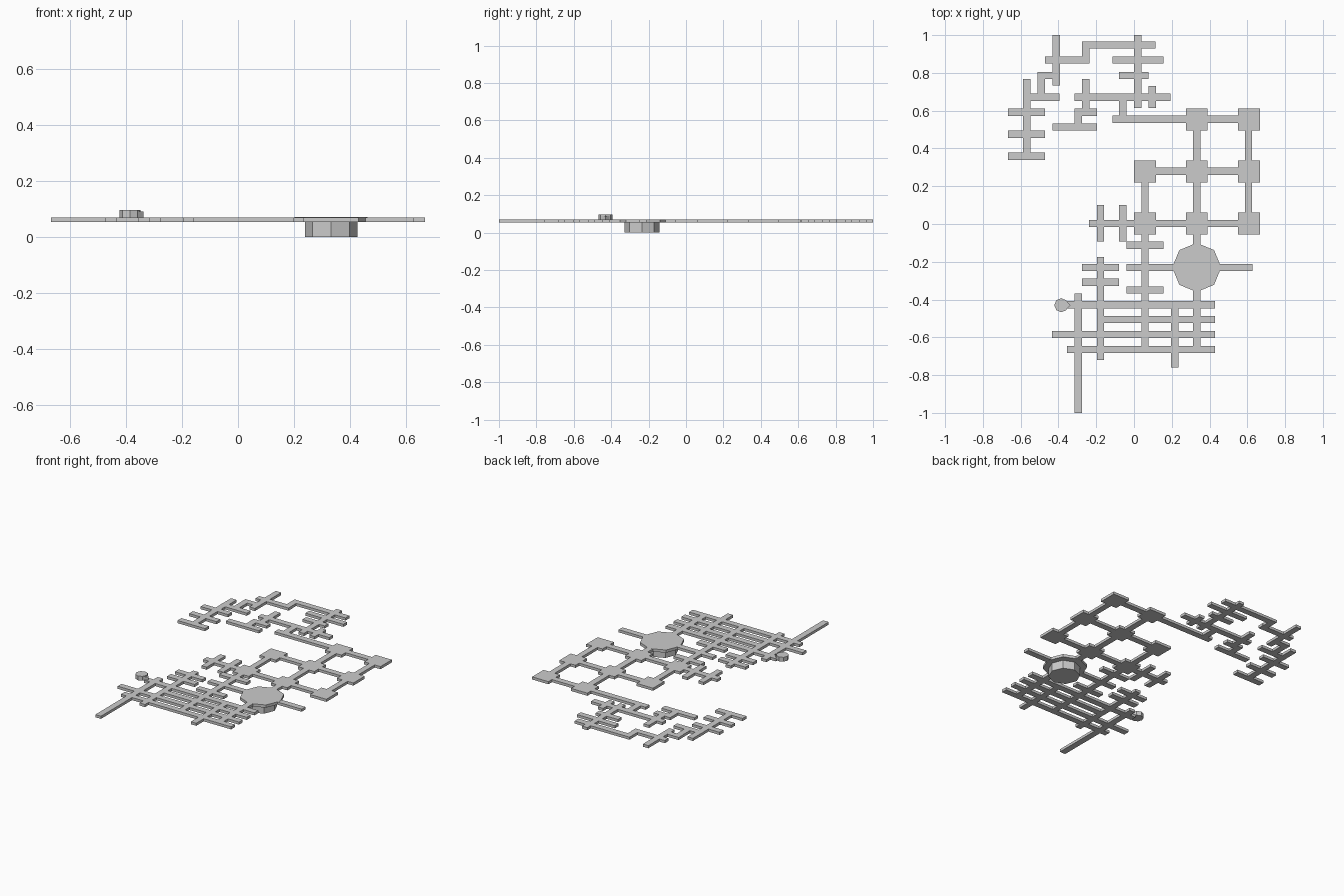
import bpy, bmesh, math

if "Cube" in bpy.data.objects:
    bpy.data.objects.remove(bpy.data.objects["Cube"])

grey = bpy.data.materials.new("stone grey")
grey.diffuse_color = (0.6, 0.6, 0.6, 1)
grey.use_nodes = True
grey.node_tree.nodes["Principled BSDF"].inputs["Base Color"].default_value = grey.diffuse_color

Z0, Z1 = 0.053, 0.07     # floor plate bottom and top
W = 0.0195               # half corridor width


def finish(bm, name):
    bmesh.ops.recalc_face_normals(bm, faces=bm.faces)
    me = bpy.data.meshes.new(name)
    bm.to_mesh(me)
    bm.free()
    me.materials.append(grey)
    ob = bpy.data.objects.new(name, me)
    bpy.context.collection.objects.link(ob)
    return ob


def plate(name, rects):
    """Union of axis-aligned rectangles, as one clean slab."""
    xs = sorted({round(v, 3) for r in rects for v in r[:2]})
    ys = sorted({round(v, 3) for r in rects for v in r[2:]})
    bm = bmesh.new()
    for xa, xb in zip(xs, xs[1:]):
        for ya, yb in zip(ys, ys[1:]):
            cx, cy = (xa + xb) / 2, (ya + yb) / 2
            if any(r[0] < cx < r[1] and r[2] < cy < r[3] for r in rects):
                bm.faces.new([bm.verts.new((x, y, Z0)) for x, y in
                              ((xa, ya), (xb, ya), (xb, yb), (xa, yb))])
    bmesh.ops.remove_doubles(bm, verts=bm.verts, dist=1e-5)
    ext = bmesh.ops.extrude_face_region(bm, geom=bm.faces[:], use_keep_orig=True)
    for v in ext["geom"]:
        if isinstance(v, bmesh.types.BMVert):
            v.co.z = Z1
    bmesh.ops.recalc_face_normals(bm, faces=bm.faces)
    bmesh.ops.dissolve_limit(bm, angle_limit=0.01, verts=bm.verts, edges=bm.edges)
    return finish(bm, name)


def drum(name, x, y, r, za, zb, n=8):
    bm = bmesh.new()
    f = bm.faces.new([bm.verts.new((x + r * math.cos(i * math.tau / n),
                                    y + r * math.sin(i * math.tau / n), za)) for i in range(n)])
    ext = bmesh.ops.extrude_face_region(bm, geom=[f], use_keep_orig=True)
    for v in ext["geom"]:
        if isinstance(v, bmesh.types.BMVert):
            v.co.z = zb
    return finish(bm, name)


# east-west corridors: centre y -> (x start, x end) runs
across = {
    0.948: [(-0.275, 0.115)], 0.868: [(-0.47, -0.235), (-0.115, 0.155)],
    0.787: [(-0.512, -0.394), (-0.08, 0.078)], 0.671: [(-0.588, -0.394), (-0.315, 0.193)],
    0.592: [(-0.667, -0.472), (-0.315, -0.197)], 0.555: [(-0.115, 0.6)],
    0.513: [(-0.432, -0.197)], 0.475: [(-0.667, -0.472)], 0.358: [(-0.667, -0.472)],
    0.279: [(0.06, 0.6)], 0.003: [(-0.237, 0.6)], -0.113: [(-0.041, 0.155)],
    -0.23: [(-0.275, -0.08), (-0.041, 0.627)], -0.308: [(-0.275, -0.08)],
    -0.35: [(-0.041, 0.155)], -0.428: [(-0.354, 0.43)], -0.506: [(-0.196, 0.43)],
    -0.585: [(-0.433, 0.43)], -0.665: [(-0.354, 0.43)],
}
# north-south corridors: centre x -> (y start, y end) runs
along = {
    -0.568: [(0.34, 0.768)], -0.492: [(0.671, 0.806)], -0.413: [(0.732, 1.0)],
    -0.295: [(0.513, 0.61), (-1.0, -0.367)], -0.255: [(0.868, 0.967), (0.592, 0.768)],
    -0.177: [(-0.092, 0.1), (-0.72, -0.175)], -0.06: [(0.555, 0.671), (-0.092, 0.1)],
    0.02: [(0.614, 1.0)], 0.058: [(-0.665, 0.279)], 0.097: [(0.614, 0.73)],
    0.216: [(-0.76, -0.41)], 0.332: [(-0.665, 0.555)], 0.607: [(0.003, 0.555)],
}
rects = [(a, b, y - W, y + W) for y, runs in across.items() for a, b in runs]
rects += [(x - W, x + W, a, b) for x, runs in along.items() for a, b in runs]

# square rooms at the junctions (north-west one is missing)
S = 0.058
for i, x in enumerate((0.058, 0.332, 0.609)):
    for j, y in enumerate((0.003, 0.277, 0.553)):
        if (i, j) != (0, 2):
            rects.append((x - S, x + S, y - S, y + S))
plate("corridors_and_rooms", rects)

# octagonal hall with its sunken lower drum
drum("octagon_hall", 0.332, -0.23, 0.13, Z0 - 0.0003, Z1 + 0.0003)
drum("sunken_drum", 0.332, -0.236, 0.093, 0, Z0)

# small raised tower and its doorway stub
drum("small_tower", -0.385, -0.43, 0.037, Z1 - 0.002, 0.096)
drum("tower_door", -0.358, -0.43, 0.022, Z1 - 0.002, 0.09, 4)
